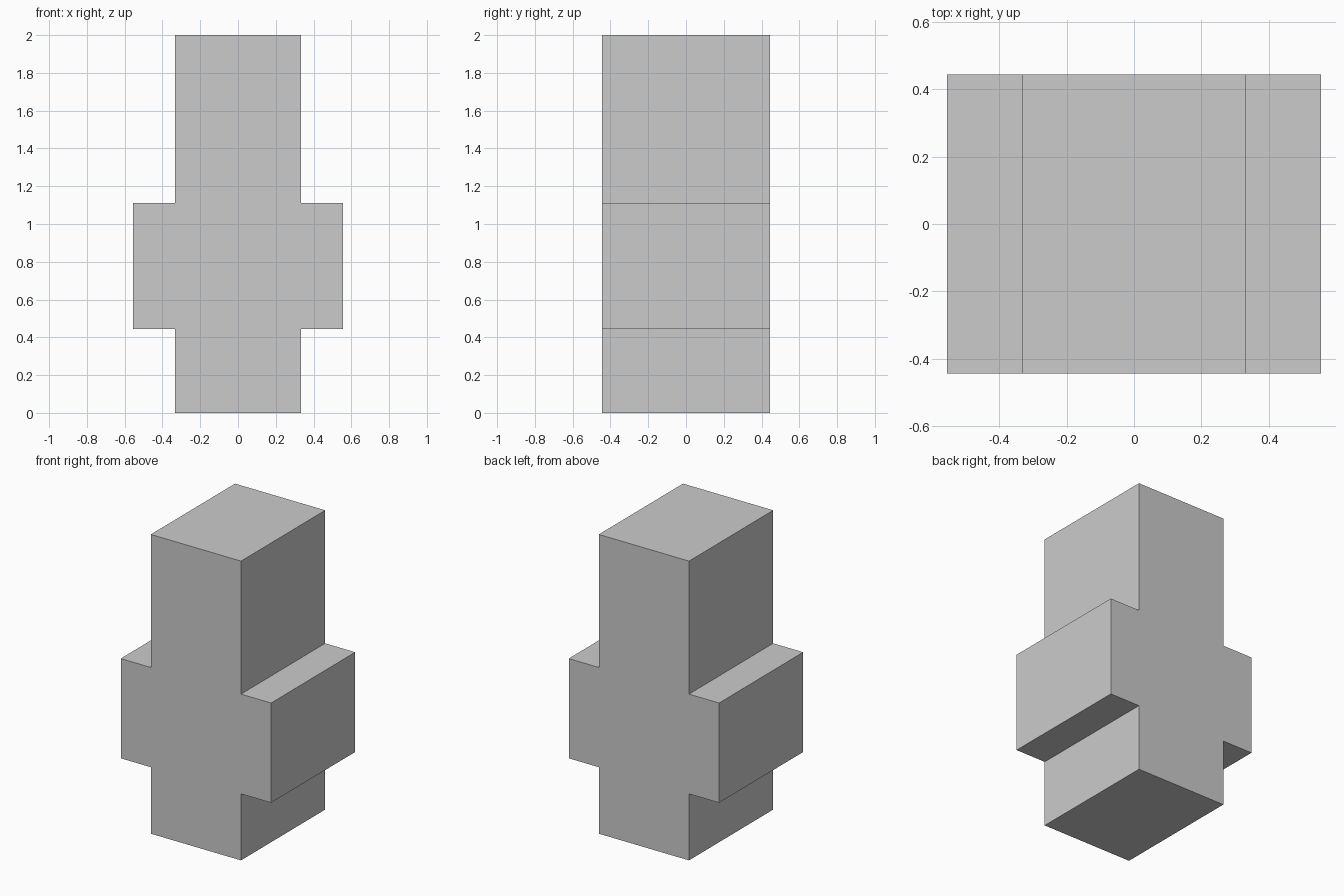
import bpy
import bmesh

if "Cube" in bpy.data.objects:
    bpy.data.objects.remove(bpy.data.objects["Cube"])

U = 2 / 9            # grid unit of the model
DEPTH = 4 * U        # size along y

# Right half of the cross-shaped front profile (x, z), bottom to top
half = [(1.5, 0), (1.5, 2), (2.5, 2), (2.5, 5), (1.5, 5), (1.5, 9)]
profile = half + [(-x, z) for x, z in reversed(half)]

# Extrude the front face straight back
bm = bmesh.new()
verts = [bm.verts.new((x * U, -DEPTH / 2, z * U)) for x, z in profile]
front = bm.faces.new(verts)
result = bmesh.ops.extrude_face_region(bm, geom=[front], use_keep_orig=True)
back_verts = [g for g in result["geom"] if isinstance(g, bmesh.types.BMVert)]
bmesh.ops.translate(bm, verts=back_verts, vec=(0, DEPTH, 0))
bmesh.ops.recalc_face_normals(bm, faces=bm.faces)

# Cross-shaped block
mesh = bpy.data.meshes.new("cross_block")
bm.to_mesh(mesh)
bm.free()
block = bpy.data.objects.new("cross_block", mesh)
bpy.context.collection.objects.link(block)
